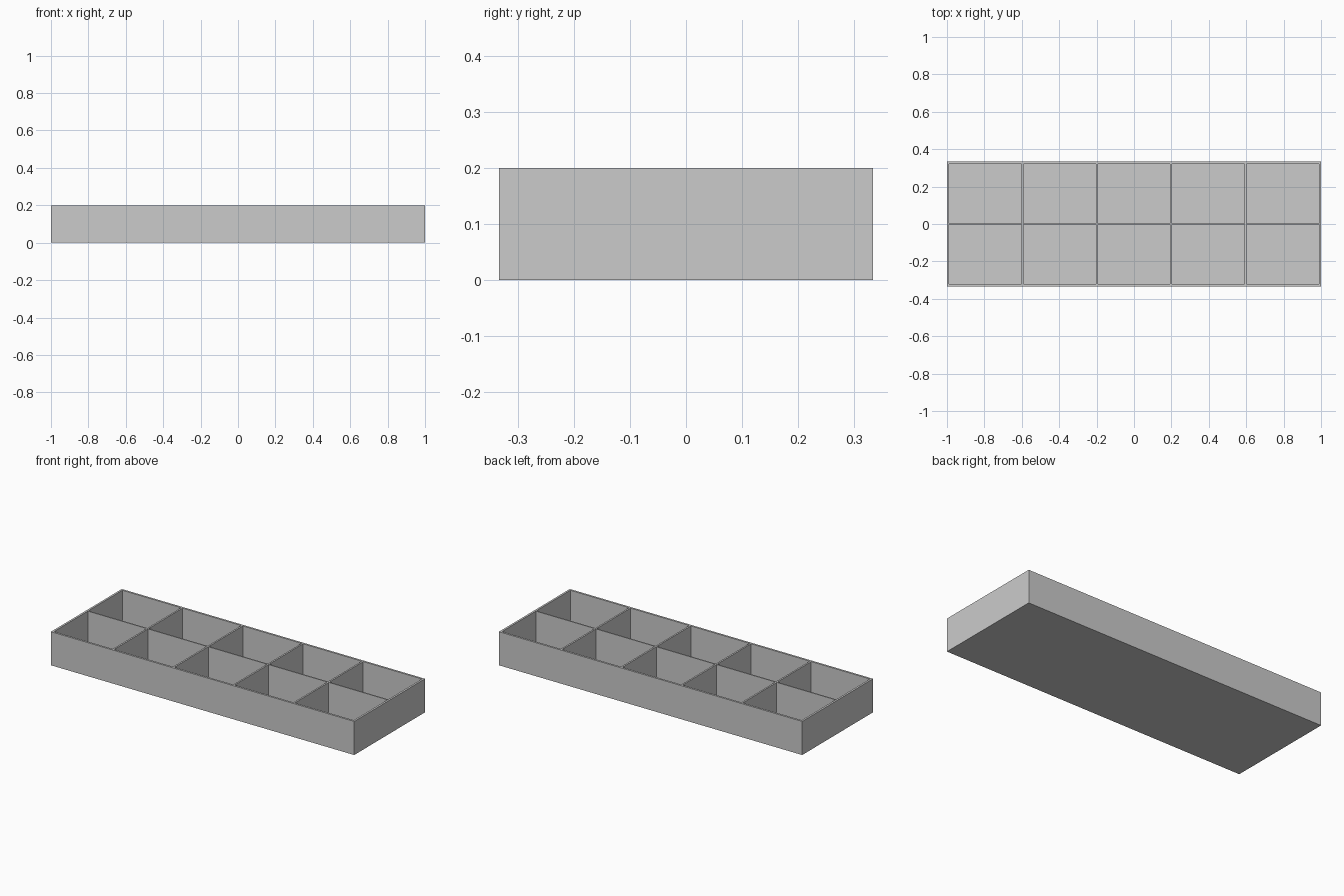
import bpy
import bmesh

cube = bpy.data.objects.get("Cube")
if cube:
    bpy.data.objects.remove(cube)

LENGTH, WIDTH, HEIGHT = 2.0, 0.667, 0.2
WALL, FLOOR = 0.012, 0.012


def grid_lines(size, count, divider):
    """Wall and compartment boundaries along one axis."""
    cell = (size - 2 * WALL - (count - 1) * divider) / count
    lines = [-size / 2]
    for i in range(count):
        start = -size / 2 + WALL + i * (cell + divider)
        lines += [start, start + cell]
    return lines + [size / 2]


xs = grid_lines(LENGTH, 5, 0.01)
ys = grid_lines(WIDTH, 2, 0.007)

# Base sheet: odd columns and rows are compartments, the rest are walls
bm = bmesh.new()
verts = [[bm.verts.new((x, y, 0)) for y in ys] for x in xs]
base, pockets = [], []
for i in range(len(xs) - 1):
    for j in range(len(ys) - 1):
        face = bm.faces.new((verts[i][j], verts[i + 1][j],
                             verts[i + 1][j + 1], verts[i][j + 1]))
        base.append(face)
        if i % 2 and j % 2:
            pockets.append(face.calc_center_median().xy)

# Raise the sheet into a solid block
raised = bmesh.ops.extrude_face_region(bm, geom=base, use_keep_orig=True)["geom"]
bmesh.ops.translate(bm, vec=(0, 0, HEIGHT),
                    verts=[g for g in raised if isinstance(g, bmesh.types.BMVert)])

# Sink each compartment down to the floor
tops = [f for f in bm.faces if f.calc_center_median().z > HEIGHT - 0.001
        and any((f.calc_center_median().xy - p).length < 0.001 for p in pockets)]
for top in tops:
    sunk = bmesh.ops.extrude_face_region(bm, geom=[top])["geom"]
    bmesh.ops.translate(bm, vec=(0, 0, FLOOR - HEIGHT),
                        verts=[g for g in sunk if isinstance(g, bmesh.types.BMVert)])
    if top.is_valid:
        bmesh.ops.delete(bm, geom=[top], context="FACES_ONLY")
bmesh.ops.recalc_face_normals(bm, faces=bm.faces)

mesh = bpy.data.meshes.new("divided_tray")
bm.to_mesh(mesh)
bm.free()

# Plain grey finish
grey = bpy.data.materials.new("light_grey")
grey.use_nodes = True
grey.diffuse_color = (0.6, 0.6, 0.6, 1)
grey.node_tree.nodes["Principled BSDF"].inputs["Base Color"].default_value = (0.6, 0.6, 0.6, 1)
mesh.materials.append(grey)

tray = bpy.data.objects.new("divided_tray", mesh)
bpy.context.collection.objects.link(tray)
